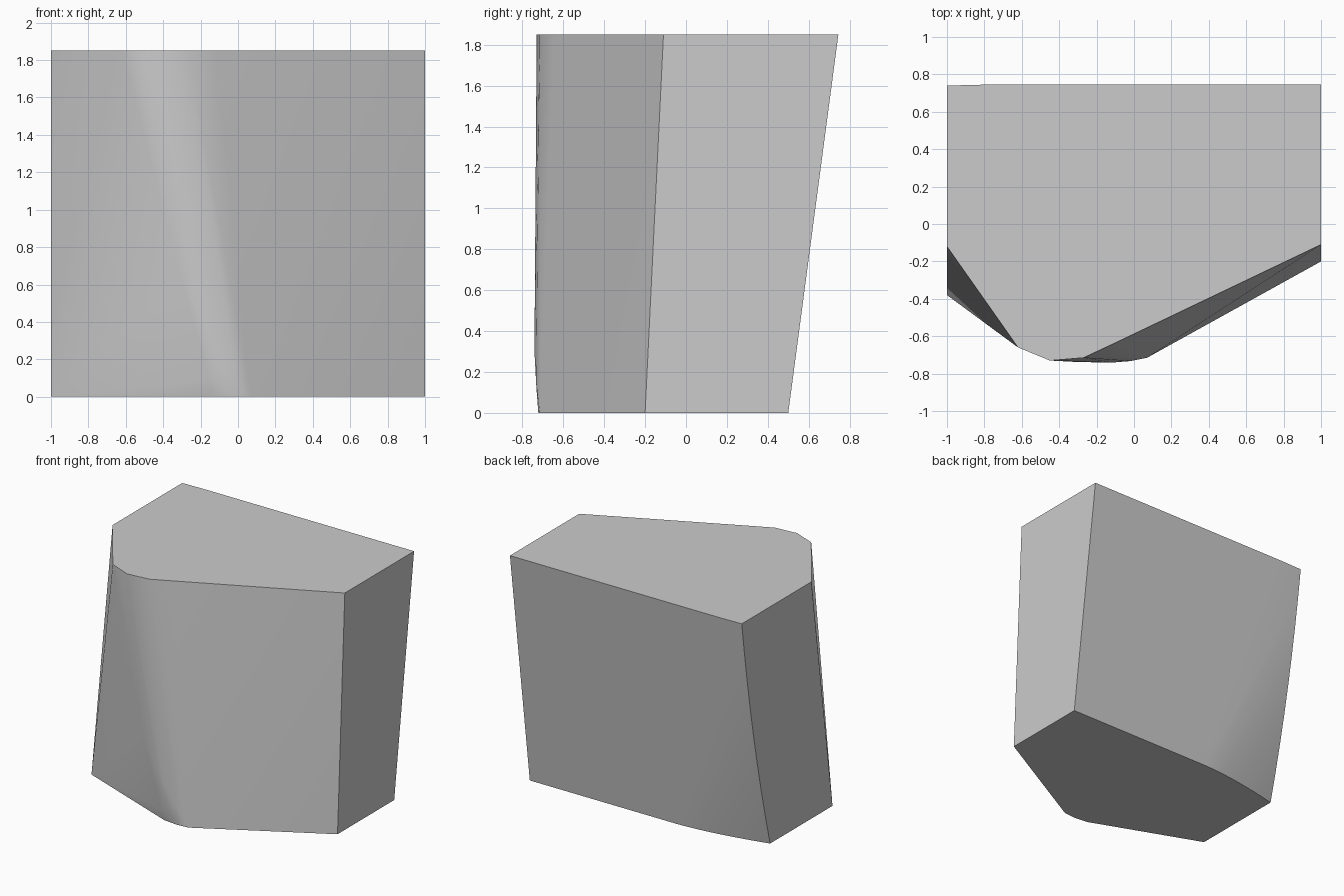
import bpy, bmesh, math

cube = bpy.data.objects.get("Cube")
if cube:
    bpy.data.objects.remove(cube, do_unlink=True)

H = 1.85  # block height

# Stone colour
stone = bpy.data.materials.new("stone grey")
stone.use_nodes = True
grey = (0.6, 0.6, 0.6, 1)
stone.diffuse_color = grey
stone.node_tree.nodes["Principled BSDF"].inputs["Base Color"].default_value = grey

# Outlines of the base and the top
base = [(1, 0.5), (1, -0.2), (0.07, -0.715), (-0.02, -0.722), (-0.14, -0.71), (-1, -0.38)]
top = [(1, 0.745), (1, -0.11), (-0.12, -0.645), (-0.27, -0.715), (-0.45, -0.73),
       (-0.62, -0.66), (-1, -0.12), (-0.8, 0.745), (-1, 0.74)]
points = [(x, y, 0) for x, y in base] + [(x, y, H) for x, y in top]

# Gentle bulge on the front ridge
points += [(-0.3, -0.738, 0.62), (-0.12, -0.741, 0.3), (-0.15, -0.729, 0.09),
           (-0.02, -0.733, 0.15), (-0.16, -0.727, 0.95)]

# Rounded back corner: one curve along the base, one up the side
STEPS = 8
for i in range(STEPS + 1):
    s = i / STEPS
    points.append((-0.27 - 0.73 * s, 0.5 - 0.11 * s ** 1.6, 0))
    if 0 < i < STEPS:
        points.append((-1, 0.5 + 0.24 * s - 0.11 * (1 - s) ** 2.2, H * s))

# Convex stone block around all the points
bm = bmesh.new()
for p in points:
    bm.verts.new(p)
hull = bmesh.ops.convex_hull(bm, input=bm.verts[:])
loose = [v for v in bm.verts if not v.link_faces]
bmesh.ops.delete(bm, geom=loose, context="VERTS")
bmesh.ops.dissolve_limit(bm, angle_limit=math.radians(0.3), verts=bm.verts[:], edges=bm.edges[:])
bmesh.ops.recalc_face_normals(bm, faces=bm.faces[:])

mesh = bpy.data.meshes.new("stone_block")
bm.to_mesh(mesh)
bm.free()
mesh.materials.append(stone)
block = bpy.data.objects.new("stone_block", mesh)
bpy.context.collection.objects.link(block)

# Soft front and back, crisp outer edges
bpy.ops.object.select_all(action="DESELECT")
block.select_set(True)
bpy.context.view_layer.objects.active = block
bpy.ops.object.shade_smooth_by_angle(angle=math.radians(35))
soft = block.modifiers.new("weighted_normals", "WEIGHTED_NORMAL")
soft.keep_sharp = True
